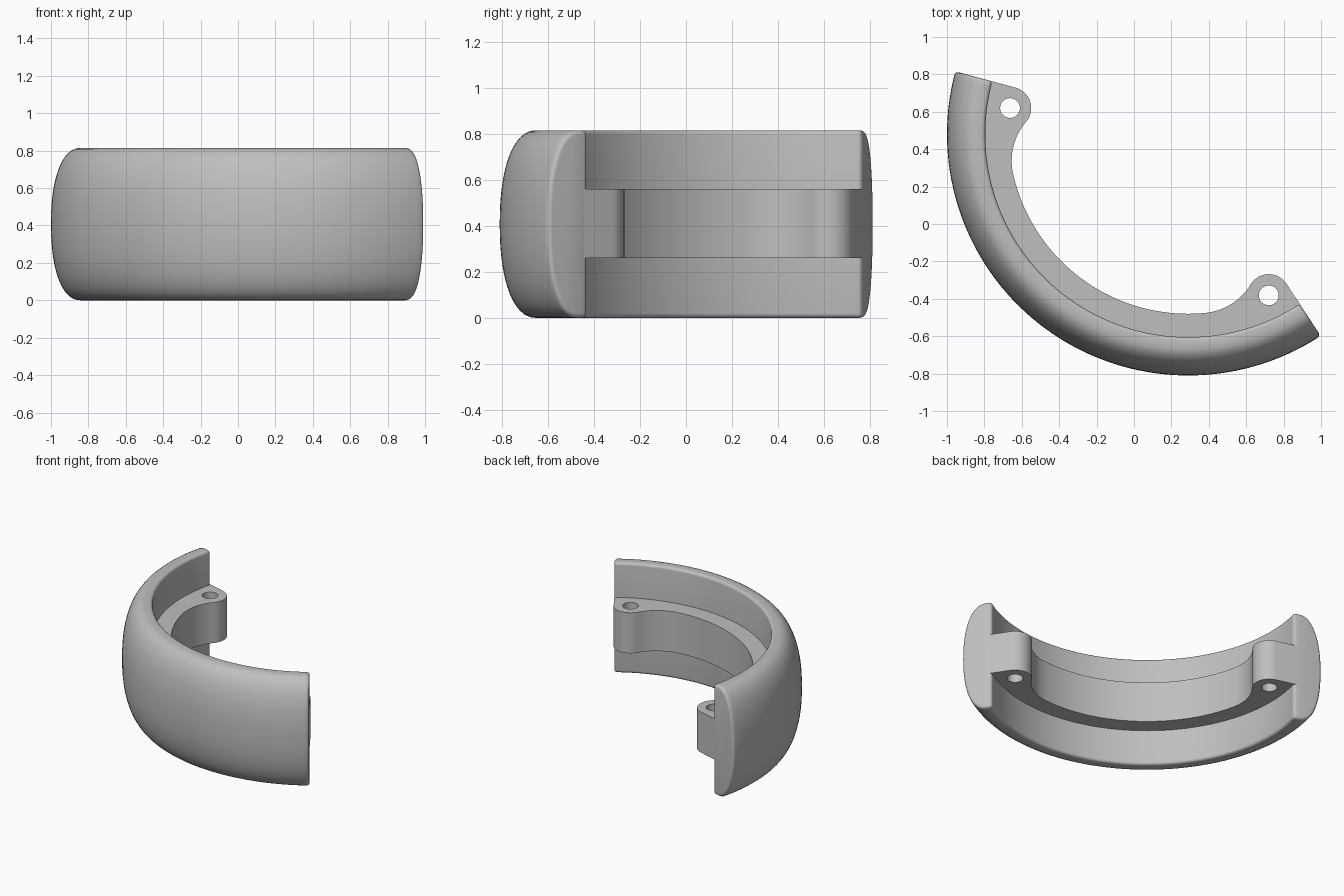
import bpy
import bmesh
from math import radians, cos, sin, atan2, acos, pi
from mathutils import Vector

cube = bpy.data.objects.get("Cube")
if cube:
    bpy.data.objects.remove(cube, do_unlink=True)

# Shared layout: a ring segment about CENTRE, symmetric about the AXIS direction
CENTRE = Vector((0.29, 0.48))
AXIS = radians(234.1)
HALF = radians(69.2)
HEIGHT = 0.815

grey = bpy.data.materials.new("plain grey")
grey.diffuse_color = (0.52, 0.52, 0.52, 1)
grey.use_nodes = True
grey.node_tree.nodes["Principled BSDF"].inputs["Base Color"].default_value = grey.diffuse_color


def place(x, y, z):
    """Turn a point relative to the ring axis into a model position."""
    c, s = cos(AXIS), sin(AXIS)
    return (CENTRE.x + x * c - y * s, CENTRE.y + x * s + y * c, z)


def arc(centre, radius, start, end, steps):
    angles = [start + (end - start) * i / steps for i in range(steps + 1)]
    return [centre + radius * Vector((cos(a), sin(a))) for a in angles]


def finish(bm, name, bevel=0):
    bmesh.ops.recalc_face_normals(bm, faces=bm.faces)
    mesh = bpy.data.meshes.new(name)
    bm.to_mesh(mesh)
    bm.free()
    obj = bpy.data.objects.new(name, mesh)
    bpy.context.collection.objects.link(obj)
    mesh.materials.append(grey)
    bpy.ops.object.select_all(action="DESELECT")
    obj.select_set(True)
    bpy.context.view_layer.objects.active = obj
    if bevel:
        mod = obj.modifiers.new("rounded edges", "BEVEL")
        mod.width = bevel
        mod.segments = 4
        mod.limit_method = "ANGLE"
        mod.angle_limit = radians(50)
        mod.use_clamp_overlap = False
        bpy.ops.object.modifier_apply(modifier=mod.name)
    bpy.ops.object.shade_smooth_by_angle(angle=radians(30))
    return obj


# Crowned rim: flat inside, bulging outside, swept round the segment
def crowned_profile(steps=32):
    mid, power = HEIGHT / 2, 2 / 2.25
    points = [(1.085, 0)]
    for i in range(steps + 1):
        t = -pi / 2 + pi * i / steps
        side = 1 if t > 0 else -1
        points.append((1.13 + 0.16 * max(cos(t), 0) ** power,
                       mid + side * mid * abs(sin(t)) ** power))
    return points + [(1.085, HEIGHT)]


bm = bmesh.new()
STEPS = 64
rings = []
for i in range(STEPS + 1):
    a = -HALF + 2 * HALF * i / STEPS
    rings.append([bm.verts.new(place(r * cos(a), r * sin(a), z))
                  for r, z in crowned_profile()])
for one, two in zip(rings, rings[1:]):
    for j in range(len(one)):
        k = (j + 1) % len(one)
        bm.faces.new((one[j], one[k], two[k], two[j]))
bm.faces.new(rings[0])
bm.faces.new(rings[-1])
finish(bm, "crowned_rim", 0.02)

# Mounting flange: inner arc blending into a round boss at each end
INNER, FILLET, HOLE = 0.96, 0.32, 0.053
BOSS_R, boss_angle = 0.963, radians(62.45)
boss_size = BOSS_R * sin(HALF - boss_angle)
boss = BOSS_R * Vector((cos(boss_angle), sin(boss_angle)))
reach = INNER - FILLET
spread = acos((reach ** 2 + BOSS_R ** 2 - (boss_size + FILLET) ** 2) / (2 * reach * BOSS_R))
turn = boss_angle - spread
fillet = reach * Vector((cos(turn), sin(turn)))
toward = atan2(boss.y - fillet.y, boss.x - fillet.x)
origin = Vector((0, 0))

half = arc(origin, INNER, 0, turn, 24)
half += arc(fillet, FILLET, turn, toward, 16)[1:]
half += arc(boss, boss_size, toward + pi, HALF + pi / 2, 20)[1:]
half += arc(origin, 1.12, HALF, 0, 32)
mirrored = [Vector((p.x, -p.y)) for p in reversed(half[1:-1])]

hole = arc(boss, HOLE, 0, 2 * pi, 32)[:-1]
other_hole = [Vector((p.x, -p.y)) for p in hole]

bm = bmesh.new()
edges = []
for loop in (half + mirrored, hole, other_hole):
    verts = [bm.verts.new(place(p.x, p.y, 0.26)) for p in loop]
    edges += [bm.edges.new((v, verts[i - 1])) for i, v in enumerate(verts)]
bmesh.ops.triangle_fill(bm, edges=edges, use_beauty=True)
top = bmesh.ops.extrude_face_region(bm, geom=bm.faces[:], use_keep_orig=True)
bmesh.ops.translate(bm, vec=(0, 0, 0.3),
                    verts=[g for g in top["geom"] if isinstance(g, bmesh.types.BMVert)])
finish(bm, "mounting_flange")
